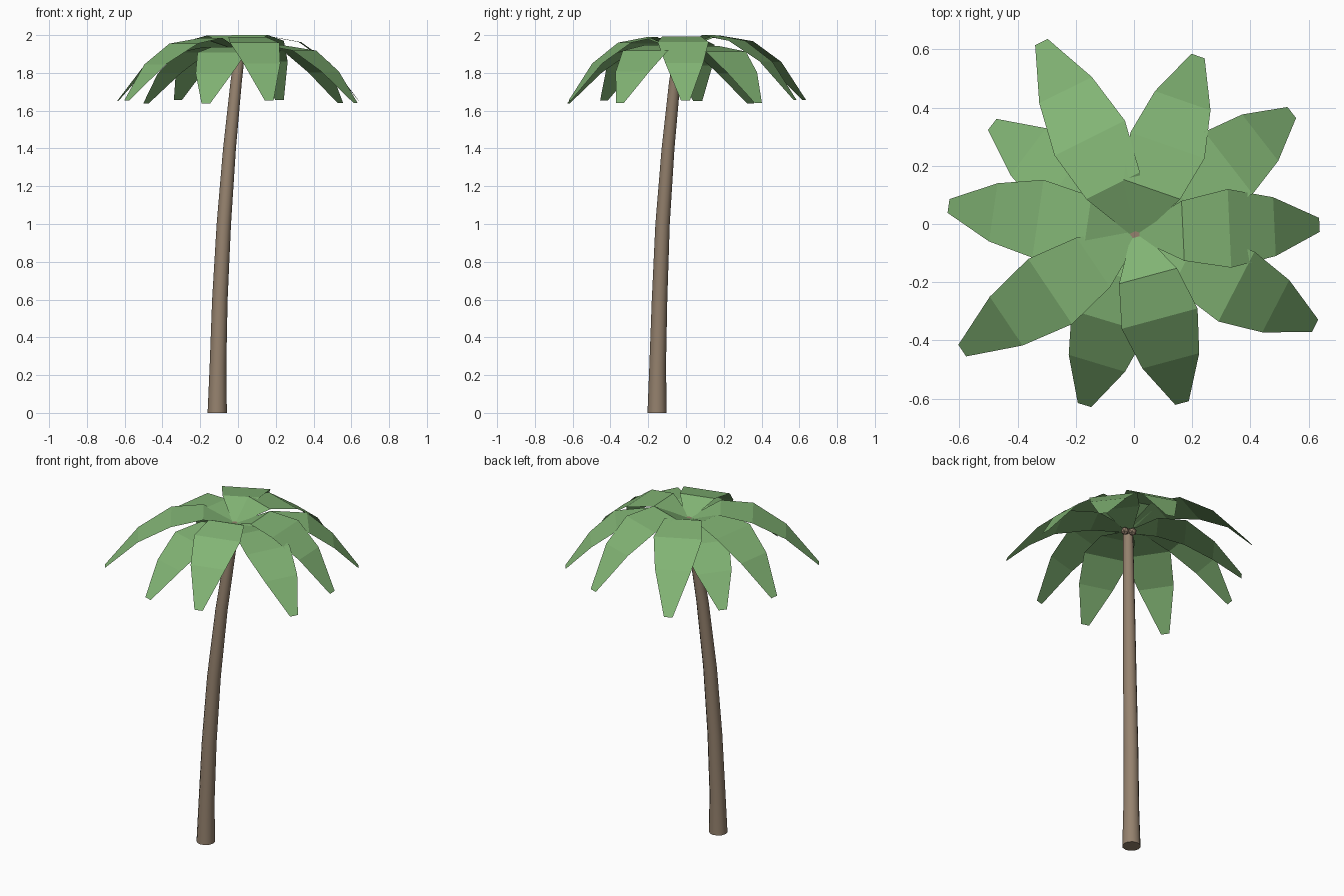
import bpy, bmesh, math
from mathutils import Vector

cube = bpy.data.objects.get("Cube")
if cube:
    bpy.data.objects.remove(cube)


def material(name, rgb):
    m = bpy.data.materials.new(name)
    m.use_nodes = True
    m.diffuse_color = (*rgb, 1)
    m.node_tree.nodes["Principled BSDF"].inputs["Base Color"].default_value = (*rgb, 1)
    return m


bark = material("bark_brown", (0.30, 0.222, 0.155))
green = material("leaf_green", (0.222, 0.455, 0.175))


def add_object(name, bm, mat):
    mesh = bpy.data.meshes.new(name)
    bm.to_mesh(mesh)
    bm.free()
    mesh.materials.append(mat)
    obj = bpy.data.objects.new(name, mesh)
    bpy.context.collection.objects.link(obj)
    return obj


# Trunk: tapered rings along a leaning, curved path (x, y, z, radius)
PATH = [(-.11, -.153, 0, .051), (-.106, -.15, .25, .044), (-.096, -.14, .6, .041),
        (-.075, -.124, 1, .038), (-.045, -.095, 1.4, .034),
        (-.01, -.06, 1.75, .030), (.012, -.036, 1.925, .027)]
SIDES = 12
bm = bmesh.new()
rings = []
for x, y, z, r in PATH:
    ring = []
    for i in range(SIDES):
        a = math.tau * i / SIDES
        ring.append(bm.verts.new((x + r * math.cos(a), y + r * math.sin(a), z)))
    rings.append(ring)
for low, high in zip(rings, rings[1:]):
    for i in range(SIDES):
        j = (i + 1) % SIDES
        face = bm.faces.new((low[i], low[j], high[j], high[i]))
        face.smooth = True
bm.faces.new(rings[0][::-1])
bm.faces.new(rings[-1])
add_object("trunk", bm, bark)

# Small nuts tucked beside the trunk top
for n, spot in enumerate([(.052, -.015, 1.885), (.02, .012, 1.88)]):
    bm = bmesh.new()
    bmesh.ops.create_icosphere(bm, subdivisions=1, radius=.024)
    bmesh.ops.translate(bm, verts=bm.verts, vec=spot)
    add_object(f"nut_{n + 1}", bm, bark)

# Fronds: folded strips rising from the crown, then arching down to a blunt tip
CROWN = Vector((.008, -.032))
HALF_WIDTHS = (.018, .103, .135, .101, .024)
HEIGHTS = (1.92, 1.993, 1.963, 1.853, 1.655)


def frond(name, widest, tip, drop):
    widest, tip = Vector(widest), Vector(tip)
    centres = [CROWN, CROWN.lerp(widest, .5), widest, widest.lerp(tip, .5), tip]
    across = (tip - CROWN).normalized().orthogonal()
    bm = bmesh.new()
    rows = []
    for k, (c, half, z) in enumerate(zip(centres, HALF_WIDTHS, HEIGHTS)):
        z -= drop * (.3 if k in (0, 4) else 1)
        rows.append([bm.verts.new((*(c + across * half * s), z)) for s in (-1, 1)])
    for a, b in zip(rows, rows[1:]):
        bm.faces.new((a[0], b[0], b[1], a[1]))
    add_object(name, bm, green)


# Widest point, tip and how far the frond hangs below the top layer
FRONDS = {
    "left": ((.328, -.015), (.637, -.003), 0),
    "left_back": ((.325, .21), (.542, .383), .05),
    "back_left": ((.115, .27), (.22, .577), -.007),
    "back_right": ((-.152, .295), (-.318, .625), -.005),
    "right_back": ((-.24, .155), (-.487, .342), .055),
    "right": ((-.33, .018), (-.637, .062), .015),
    "right_front": ((-.288, -.232), (-.59, -.435), .008),
    "front_right": ((-.085, -.335), (-.17, -.622), .055),
    "front_left": ((.088, -.325), (.165, -.615), .003),
    "left_front": ((.352, -.215), (.622, -.35), .045),
}
for side, (widest, tip, drop) in FRONDS.items():
    frond(f"frond_{side}", widest, tip, drop)
